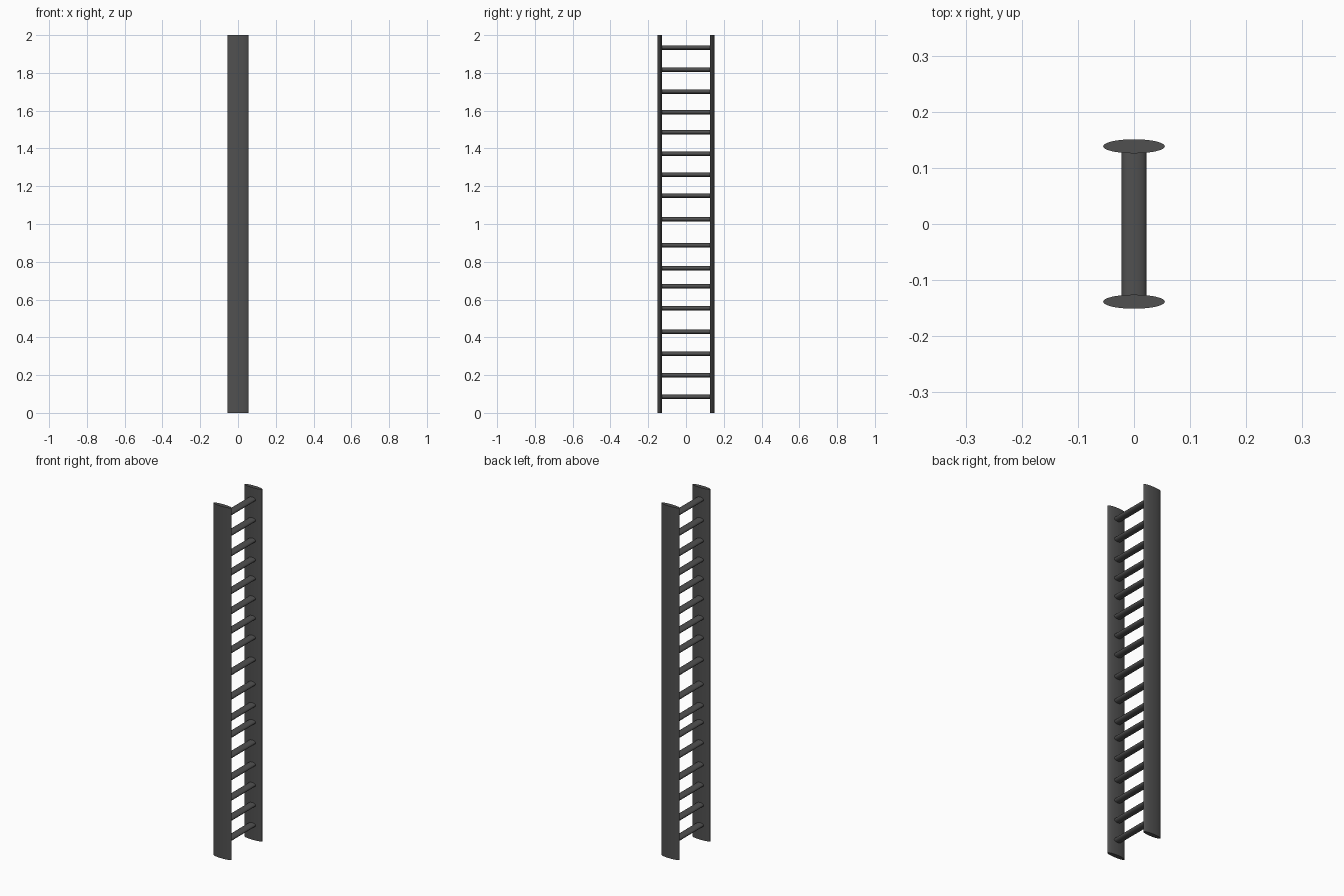
import bpy
import math

if "Cube" in bpy.data.objects:
    bpy.data.objects.remove(bpy.data.objects["Cube"])

dark = bpy.data.materials.new("dark_grey")
dark.diffuse_color = (0.08, 0.08, 0.08, 1)
dark.use_nodes = True
dark.node_tree.nodes["Principled BSDF"].inputs["Base Color"].default_value = dark.diffuse_color


def oval_bar(name, rx, ry, length, loc, rot=(0, 0, 0), sides=48):
    """Capped cylinder squashed to an oval cross-section."""
    bpy.ops.mesh.primitive_cylinder_add(vertices=sides, radius=1, depth=length,
                                        location=loc, rotation=rot)
    bar = bpy.context.object
    bar.name = name
    bar.scale = (rx, ry, 1)
    bpy.ops.object.transform_apply(location=False, rotation=True, scale=True)
    bpy.ops.object.shade_smooth_by_angle(angle=math.radians(30))
    bar.data.materials.append(dark)
    return bar


RAIL_Y = 0.1385

# Side rails: flat oval uprights
for side, sign in (("front", -1), ("back", 1)):
    oval_bar(f"{side}_rail", 0.055, 0.0125, 2.0, (0, sign * RAIL_Y, 1.0))

# Rungs: slightly uneven spacing, ends buried in the rails
rung_heights = [0.085, 0.199, 0.313, 0.429, 0.554, 0.670, 0.766, 0.887, 1.025,
                1.150, 1.261, 1.372, 1.486, 1.592, 1.701, 1.817, 1.934]
for i, z in enumerate(rung_heights, 1):
    oval_bar(f"rung_{i:02d}", 0.022, 0.012, 2 * RAIL_Y, (0, 0, z),
             (math.pi / 2, 0, 0), 32)
